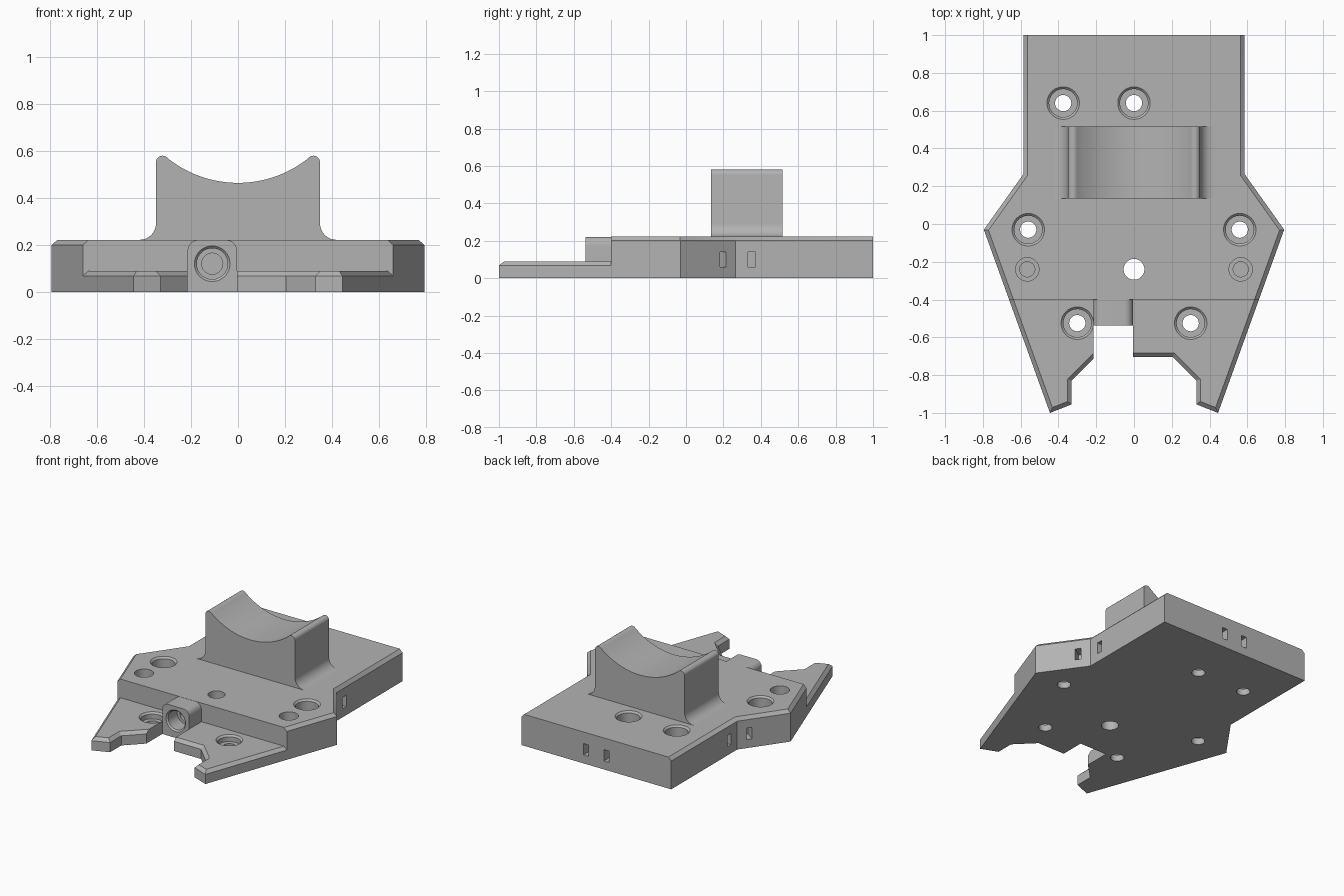
import bpy, bmesh, math
from mathutils import Vector, Matrix

if "Cube" in bpy.data.objects:
    bpy.data.objects.remove(bpy.data.objects["Cube"])

grey = bpy.data.materials.new("plain grey")
grey.use_nodes = True
grey.diffuse_color = (0.45, 0.45, 0.45, 1)
grey.node_tree.nodes["Principled BSDF"].inputs["Base Color"].default_value = (0.45, 0.45, 0.45, 1)


def finish(name, bm):
    bmesh.ops.recalc_face_normals(bm, faces=bm.faces)
    mesh = bpy.data.meshes.new(name)
    bm.to_mesh(mesh)
    bm.free()
    mesh.materials.append(grey)
    obj = bpy.data.objects.new(name, mesh)
    bpy.context.collection.objects.link(obj)
    return obj


def skin(bm, rings):
    """Close a stack of equal-length loops into a solid."""
    loops = [[bm.verts.new(p) for p in ring] for ring in rings]
    for a, b in zip(loops, loops[1:]):
        for i in range(len(a)):
            j = (i + 1) % len(a)
            bm.faces.new((a[i], a[j], b[j], b[i]))
    bm.faces.new(loops[0])
    bm.faces.new(loops[-1])


def inset(points, amounts):
    """Move each edge of a counter-clockwise outline inward by its own amount."""
    pts = [Vector(p) for p in points]
    lines = []
    for i, p in enumerate(pts):
        d = (pts[(i + 1) % len(pts)] - p).normalized()
        lines.append((p + Vector((-d.y, d.x)) * amounts[i], d))
    out = []
    for i, (p, d) in enumerate(lines):
        q, e = lines[i - 1]
        t = (p - q).cross(d) / e.cross(d)
        out.append(q + e * t)
    return out


def chamfered_slab(name, outline, height, flags):
    """Slab whose flagged edges (1) get a chamfer along the top."""
    top = inset(outline, [0.022 * f for f in flags])
    bm = bmesh.new()
    skin(bm, [[(x, y, 0) for x, y in outline],
              [(x, y, height - 0.022) for x, y in outline],
              [(x, y, height) for x, y in top]])
    return finish(name, bm)


def extrude_y(name, profile, y0, y1):
    bm = bmesh.new()
    skin(bm, [[(x, y, z) for x, z in profile] for y in (y0, y1)])
    return finish(name, bm)


def arc(cx, cz, r, start, end, n=10):
    angles = [math.radians(start + (end - start) * i / n) for i in range(n + 1)]
    return [(cx + r * math.cos(a), cz + r * math.sin(a)) for a in angles]


def lathe(bm, profile, matrix, n=48):
    skin(bm, [[matrix @ Vector((r * math.cos(2 * math.pi * i / n),
                                r * math.sin(2 * math.pi * i / n), z))
               for i in range(n)] for r, z in profile])


def boolean(target, other, operation):
    mod = target.modifiers.new(operation, "BOOLEAN")
    mod.operation, mod.solver, mod.object = operation, "EXACT", other
    bpy.context.view_layer.objects.active = target
    bpy.ops.object.modifier_apply(modifier=mod.name)
    bpy.data.objects.remove(other)


# Thick base plate
def side_x(y):
    return 0.795 - (-0.03 - y) * 0.35 / 0.97


step = side_x(-0.4)
base = chamfered_slab("base_plate", [
    (-step, -0.4), (step, -0.4), (0.795, -0.03), (0.585, 0.265),
    (0.585, 1), (-0.585, 1), (-0.585, 0.265), (-0.795, -0.03)],
    0.222, [0, 1, 1, 1, 0, 1, 1, 1])

# Thin front prongs either side of the notch
overlap = side_x(-0.36)
prongs = chamfered_slab("front_prongs", [
    (-overlap, -0.36), (-0.445, -1), (-0.33, -0.955), (-0.33, -0.83),
    (-0.215, -0.715), (-0.215, -0.5), (-0.005, -0.5), (-0.005, -0.705),
    (0.205, -0.705), (0.33, -0.83), (0.33, -0.955), (0.445, -1), (overlap, -0.36)],
    0.09, [1, 1, 1, 1, 0, 0, 0, 1, 1, 1, 1, 1, 0])

# Rounded lug in the notch
lug = extrude_y("front_lug",
                [(-0.215, 0), (-0.005, 0)] + arc(-0.05, 0.176, 0.045, 0, 90)
                + arc(-0.17, 0.176, 0.045, 90, 180), -0.537, -0.3)
boolean(base, prongs, "UNION")
boolean(base, lug, "UNION")

# Screw holes, blind pockets, lug bore and side slots
cut = bmesh.new()
for x, y, top in [(-0.375, 0.64, 0.222), (0, 0.64, 0.222), (-0.56, -0.03, 0.222),
                  (0.56, -0.03, 0.222), (-0.3, -0.525, 0.09), (0.3, -0.525, 0.09)]:
    lathe(cut, [(0.043, -0.1), (0.043, 0.045), (0.074, 0.045), (0.074, top - 0.012),
                (0.086, top), (0.086, top + 0.1)], Matrix.Translation((x, y, 0)))
lathe(cut, [(0.055, -0.1), (0.055, 0.4)], Matrix.Translation((0, -0.24, 0)))
for x in (-0.565, 0.565):
    lathe(cut, [(0.04, 0.05), (0.04, 0.09), (0.062, 0.09), (0.062, 0.4)],
          Matrix.Translation((x, -0.24, 0)))
lathe(cut, [(0.045, -0.2), (0.045, -0.11), (0.066, -0.11), (0.066, -0.01),
            (0.076, 0), (0.076, 0.1)],
      Matrix.Translation((-0.11, -0.537, 0.12)) @ Matrix.Rotation(math.pi / 2, 4, "X"))


def slot(x, y, angle):
    m = (Matrix.Translation((x, y, 0.1)) @ Matrix.Rotation(angle, 4, "Z")
         @ Matrix.Diagonal((0.16, 0.04, 0.08, 1)))
    bmesh.ops.create_cube(cut, size=1, matrix=m)


slant = math.atan2(0.21, 0.295)
for s in (-1, 1):
    slot(s * 0.585, 0.352, 0)
    slot(s * 0.632, 0.198, s * slant)
    slot(s * 0.08, 1, math.pi / 2)
boolean(base, finish("hole_cutter", cut), "DIFFERENCE")

# Saddle with a concave cradle, rounded tips and flared foot
half = ([(0.42, 0.2)] + arc(0.42, 0.292, 0.07, 270, 180)
        + arc(0.322, 0.553, 0.028, 0, 128))
dip = arc(0, 0.945, 0.48, 308, 232, 32)
saddle = extrude_y("cradle_saddle", half + dip + [(-x, z) for x, z in reversed(half)],
                   0.135, 0.515)

for obj in (base, saddle):
    bpy.ops.object.select_all(action="DESELECT")
    obj.select_set(True)
    bpy.context.view_layer.objects.active = obj
    bpy.ops.object.shade_smooth_by_angle(angle=math.radians(30))
